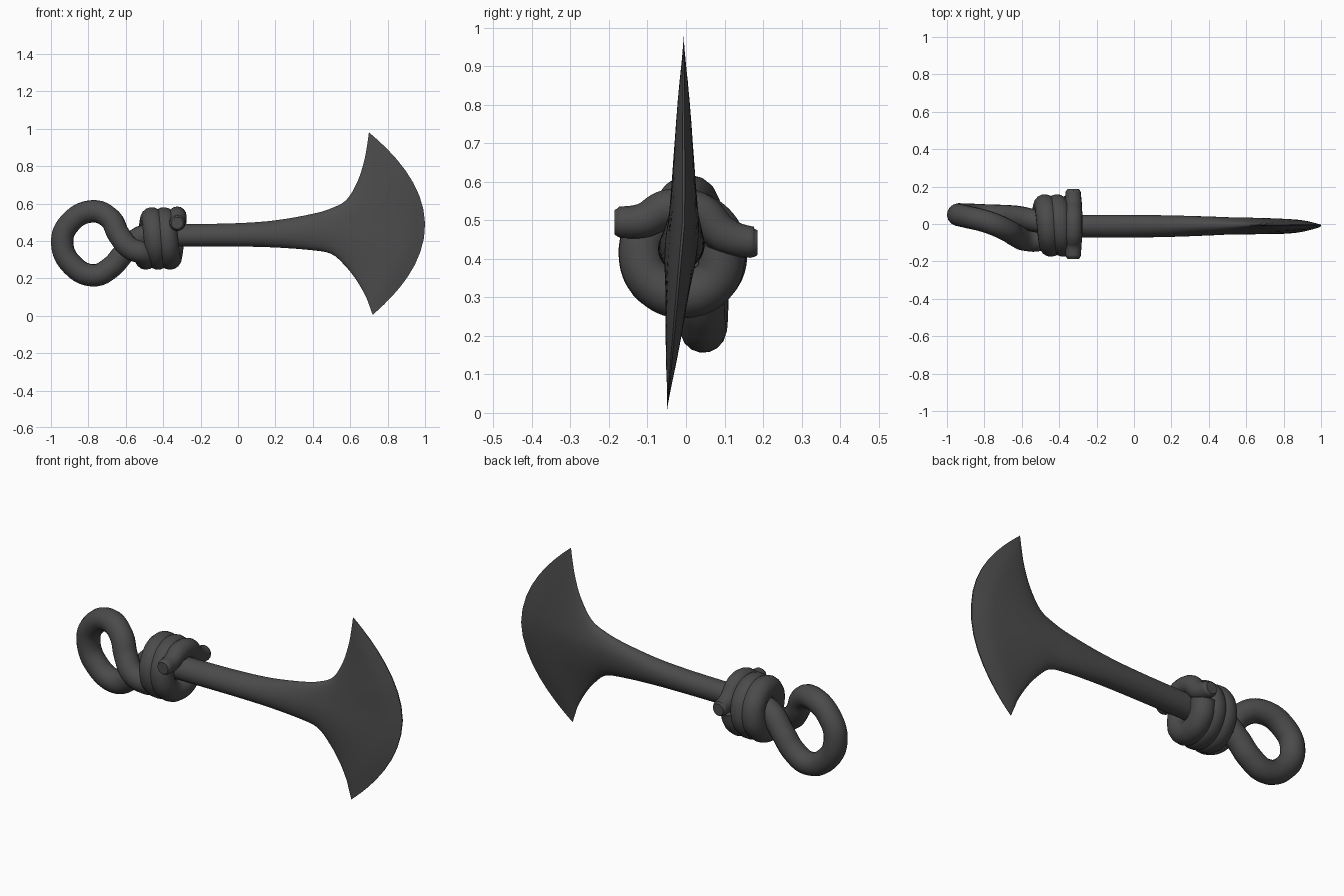
import bpy, bmesh, math
from mathutils import Vector

if "Cube" in bpy.data.objects:
    bpy.data.objects.remove(bpy.data.objects["Cube"])

mat = bpy.data.materials.new("dark grey metal")
mat.diffuse_color = (0.07, 0.07, 0.07, 1)
mat.use_nodes = True
mat.node_tree.nodes["Principled BSDF"].inputs["Base Color"].default_value = mat.diffuse_color


def finish(ob):
    ob.data.materials.clear()
    ob.data.materials.append(mat)
    bpy.ops.object.select_all(action='DESELECT')
    ob.select_set(True)
    bpy.context.view_layer.objects.active = ob
    bpy.ops.object.shade_smooth_by_angle(angle=math.radians(50))


def catmull(rows, steps):
    """Smooth interpolation through rows of numbers."""
    out = []
    n = len(rows)
    for i in range(n - 1):
        p0, p1, p2, p3 = (rows[min(max(i + k, 0), n - 1)] for k in (-1, 0, 1, 2))
        for s in range(steps):
            t = s / steps
            out.append([0.5 * (2 * b + (c - a) * t + (2 * a - 5 * b + 4 * c - d) * t * t
                               + (3 * b - a - 3 * c + d) * t ** 3)
                        for a, b, c, d in zip(p0, p1, p2, p3)])
    out.append(list(rows[-1]))
    return out


def rope(name, pts, radius, radii=None):
    """Round tube through points, turned into a mesh."""
    cu = bpy.data.curves.new(name, 'CURVE')
    cu.dimensions = '3D'
    cu.bevel_depth = radius
    cu.bevel_resolution = 6
    cu.use_fill_caps = True
    cu.resolution_u = 8
    sp = cu.splines.new('BEZIER')
    sp.bezier_points.add(len(pts) - 1)
    for i, (bp, p) in enumerate(zip(sp.bezier_points, pts)):
        bp.co = p
        bp.handle_left_type = bp.handle_right_type = 'AUTO'
        if radii:
            bp.radius = radii[i]
    ob = bpy.data.objects.new(name, cu)
    bpy.context.collection.objects.link(ob)
    bpy.ops.object.select_all(action='DESELECT')
    ob.select_set(True)
    bpy.context.view_layer.objects.active = ob
    bpy.ops.object.convert(target='MESH')
    finish(bpy.context.view_layer.objects.active)


# Shaft flaring into the blade: top x,z / bottom x,z / forward bulge / half thickness
stations = [
    (-0.45, .49, -0.45, .37, 0, .060),
    (-0.25, .49, -0.25, .37, 0, .060),
    (0.00, .495, 0.00, .37, 0, .060),
    (0.20, .51, 0.20, .365, 0, .057),
    (0.40, .545, 0.40, .35, 0, .050),
    (0.50, .575, 0.50, .33, .01, .045),
    (0.58, .62, 0.57, .27, .05, .042),
    (0.64, .72, 0.63, .195, .11, .037),
    (0.675, .83, 0.68, .11, .18, .031),
    (0.69, .91, 0.70, .06, .23, .023),
    (0.70, .98, 0.72, .005, .29, .003),
]
SEG = 40
bm = bmesh.new()
rings = []
for tx, tz, bx, bz, bulge, half in catmull(stations, 4):
    ring = []
    for k in range(SEG):
        a = 2 * math.pi * k / SEG
        v = math.cos(a)
        w = (1 + v) / 2
        x = bx + (tx - bx) * w + bulge * (1 - v * v)
        z = bz + (tz - bz) * w
        y = -0.006 - 0.044 * max(0, (0.5 - z) / 0.5) + half * math.sin(a)
        ring.append(bm.verts.new((x, y, z)))
    rings.append(ring)
for r0, r1 in zip(rings, rings[1:]):
    for k in range(SEG):
        j = (k + 1) % SEG
        bm.faces.new((r0[k], r0[j], r1[j], r1[k]))
bm.faces.new(rings[0])
# cutting edge strip joins the two sides of the last section
last = rings[-1]
for k in range(SEG // 2):
    quad = []
    for v in (last[k], last[k + 1], last[-k - 1], last[-k % SEG]):
        if v not in quad:
            quad.append(v)
    bm.faces.new(quad)
bmesh.ops.recalc_face_normals(bm, faces=bm.faces)
me = bpy.data.meshes.new("shaft_and_blade")
bm.to_mesh(me)
bm.free()
blade = bpy.data.objects.new("shaft_and_blade", me)
bpy.context.collection.objects.link(blade)
finish(blade)

# Eye loop that comes back and wraps twice around the shaft
path = [(-.42, -.005, .43), (-.52, .015, .42), (-.61, .035, .335), (-.68, .042, .258),
        (-.77, .045, .216), (-.885, .05, .27), (-.94, .05, .39), (-.90, .04, .495),
        (-.78, .01, .558), (-.685, -.03, .52), (-.635, -.06, .43), (-.575, -.085, .36)]
for i in range(20):
    deg = 50 + i * 45
    a = math.radians(deg)
    path.append((-.50 + .065 * (deg - 50) / 360, -.008 - .107 * math.cos(a),
                 .413 - .107 * math.sin(a)))
rope("eye_loop_and_wraps", path, .06)

# Rope end laid over the shaft, both tips sticking out
tail = [(-.325, -.186, .495), (-.325, -.172, .495), (-.325, -.11, .50), (-.325, -.05, .53),
        (-.325, .03, .525), (-.325, .10, .462), (-.325, .172, .443), (-.325, .186, .443)]
rope("crossing_tail", tail, .045, [.7, .9, 1, 1.1, 1.1, 1.05, .9, .7])
